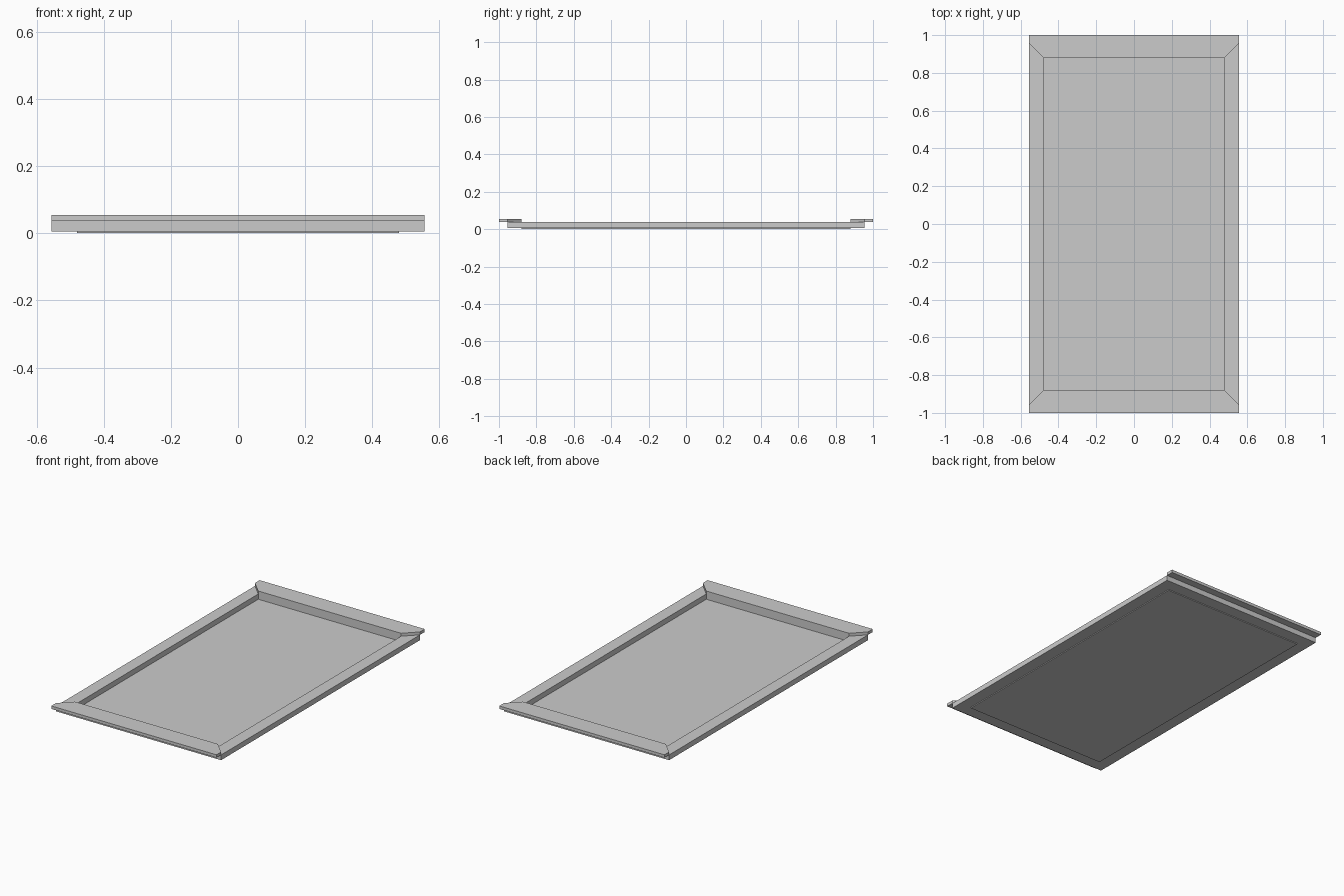
import bpy, bmesh

if "Cube" in bpy.data.objects:
    bpy.data.objects.remove(bpy.data.objects["Cube"])

# One flat colour
grey = bpy.data.materials.new("plain_grey")
grey.diffuse_color = (0.6, 0.6, 0.6, 1)
grey.use_nodes = True
grey.node_tree.nodes["Principled BSDF"].inputs["Base Color"].default_value = grey.diffuse_color

X_IN, X_OUT = 0.48, 0.555      # inner opening and outer edge, half widths
Y_IN, Y_OUT, Y_END = 0.88, 0.955, 1.0
Z_PANEL, Z_BASE, Z_MID, Z_TOP = 0.0, 0.005, 0.037, 0.055


def slab(name, outline, z0, z1):
    """Extrude a counter-clockwise plan outline from z0 to z1."""
    bm = bmesh.new()
    face = bm.faces.new([bm.verts.new((x, y, z0)) for x, y in outline])
    top = bmesh.ops.extrude_face_region(bm, geom=[face])["geom"]
    for v in top:
        if isinstance(v, bmesh.types.BMVert):
            v.co.z = z1
    bmesh.ops.recalc_face_normals(bm, faces=bm.faces)
    mesh = bpy.data.meshes.new(name)
    bm.to_mesh(mesh)
    bm.free()
    mesh.materials.append(grey)
    obj = bpy.data.objects.new(name, mesh)
    bpy.context.collection.objects.link(obj)
    return obj


def turned(outline, s):
    return [(x * s, y * s) for x, y in outline]   # half turn when s is -1


# Mitred plan outlines
side = [(X_IN, -Y_IN), (X_OUT, -Y_OUT), (X_OUT, Y_OUT), (X_IN, Y_IN)]
lower_end = [(-X_IN, Y_IN), (X_IN, Y_IN), (X_OUT, Y_OUT), (-X_OUT, Y_OUT)]
upper_end = [(-X_IN, Y_IN), (X_IN, Y_IN), (X_OUT, Y_OUT),
             (X_OUT, Y_END), (-X_OUT, Y_END), (-X_OUT, Y_OUT)]

# Rails of the frame, with raised caps on both ends
for s, sx, sy in ((1, "right", "back"), (-1, "left", "front")):
    slab(sx + "_side_rail", turned(side, s), Z_BASE, Z_MID)
    slab(sy + "_end_rail", turned(lower_end, s), Z_BASE, Z_MID)
    slab(sy + "_end_cap", turned(upper_end, s), Z_MID, Z_TOP)

# Thin floor panel
slab("floor_panel", [(-X_IN, -Y_IN), (X_IN, -Y_IN), (X_IN, Y_IN), (-X_IN, Y_IN)],
     Z_PANEL, Z_BASE)
